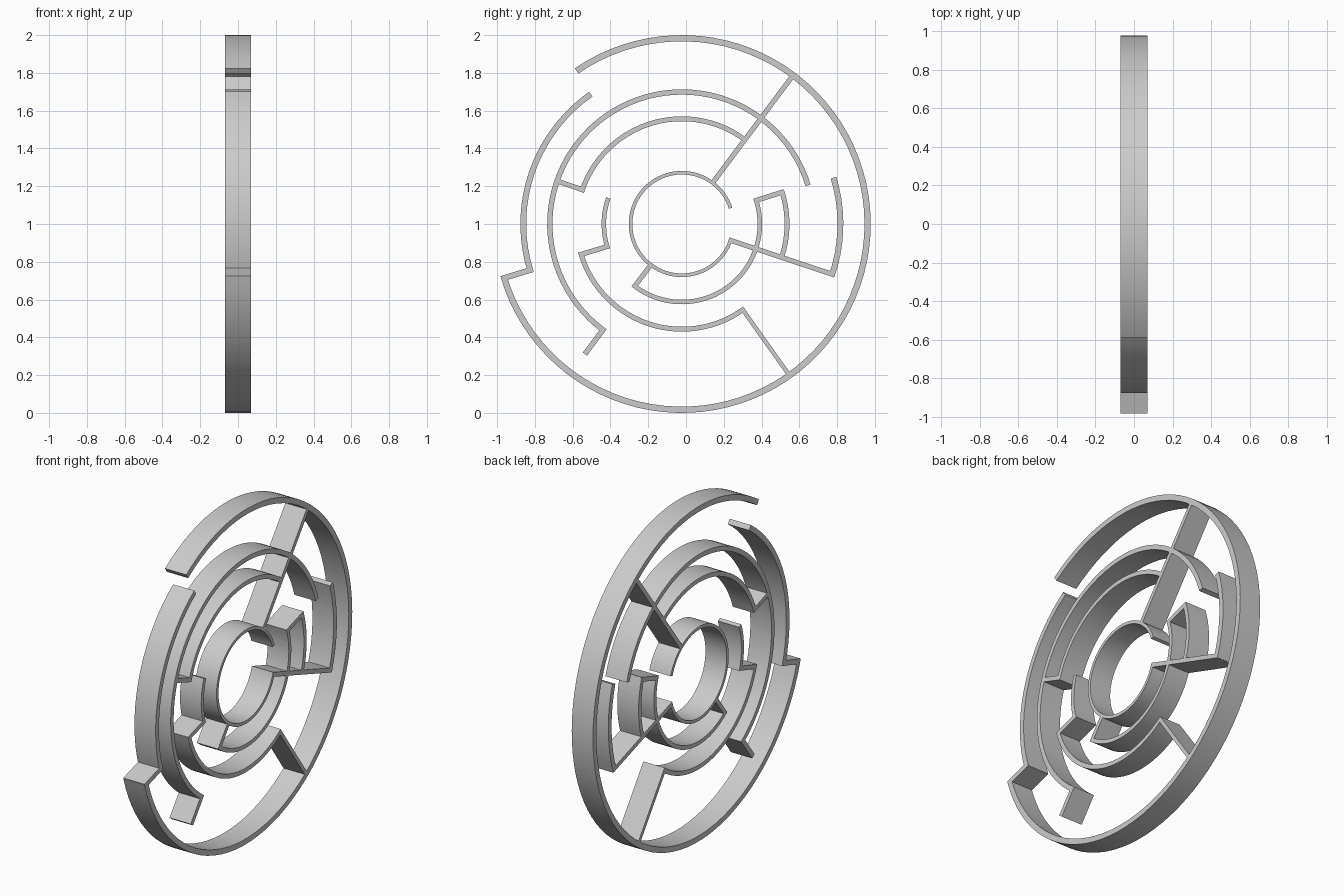
import bpy, math
from mathutils import Vector

if "Cube" in bpy.data.objects:
    bpy.data.objects.remove(bpy.data.objects["Cube"])

CY, CZ, HALF = -0.022, 1.0, 0.07   # ring centre and half depth


def prism(name, quads_inner, quads_outer):
    """Strip between two matching (y, z) lines, extruded along x."""
    n = len(quads_inner)
    verts = []
    for (a, b) in zip(quads_inner, quads_outer):
        verts += [(-HALF, *a), (HALF, *a), (HALF, *b), (-HALF, *b)]
    faces = [(0, 1, 2, 3), tuple(4 * (n - 1) + k for k in (3, 2, 1, 0))]
    for i in range(n - 1):
        for k in range(4):
            j = (k + 1) % 4
            faces.append((4 * i + k, 4 * i + 4 + k, 4 * i + 4 + j, 4 * i + j))
    me = bpy.data.meshes.new(name)
    me.from_pydata(verts, [], faces)
    ob = bpy.data.objects.new(name, me)
    bpy.context.collection.objects.link(ob)
    bpy.ops.object.select_all(action='DESELECT')
    ob.select_set(True)
    bpy.context.view_layer.objects.active = ob
    bpy.ops.object.mode_set(mode='EDIT')
    bpy.ops.mesh.select_all(action='SELECT')
    bpy.ops.mesh.normals_make_consistent(inside=False)
    bpy.ops.object.mode_set(mode='OBJECT')
    bpy.ops.object.shade_smooth_by_angle(angle=math.radians(30))
    return ob


def polar(r, deg):
    a = math.radians(deg)
    return (CY + r * math.cos(a), CZ + r * math.sin(a))


def arc(name, ring, a0, a1):
    r0, r1 = RINGS[ring]
    n = max(3, round((a1 - a0) / 4)) + 1
    angs = [a0 + (a1 - a0) * i / (n - 1) for i in range(n)]
    prism(name, [polar(r0, a) for a in angs], [polar(r1, a) for a in angs])


def spoke(name, ring_in, ring_out, deg, width=0.026):
    """Radial wall from the inside of one ring to the outside of another."""
    a = math.radians(deg)
    d, s = Vector((math.cos(a), math.sin(a))), Vector((-math.sin(a), math.cos(a)))
    c = Vector((CY, CZ))
    r0 = RINGS[ring_in][0] if isinstance(ring_in, str) else ring_in
    r1 = RINGS[ring_out][1] if isinstance(ring_out, str) else ring_out
    # stop just short of the curved outer face
    r1 = math.sqrt(r1 * r1 - width * width / 4) - 0.001
    side = [[tuple(c + d * r + s * w * width / 2) for r in (r0, r1)] for w in (-1, 1)]
    prism(name, side[0], side[1])


# inner and outer radius of each concentric ring
RINGS = {'A': (0.967, 1.0), 'B': (0.824, 0.855), 'C': (0.685, 0.713),
         'D': (0.544, 0.570), 'E': (0.401, 0.425), 'F': (0.262, 0.281)}

# curved walls
arc("outer_ring", 'A', -163.6, 124.5)
arc("second_ring_left", 'B', 125, 197.5)
arc("second_ring_right", 'B', -19.2, 17)
arc("third_ring", 'C', 17, 234)
arc("fourth_ring_top", 'D', 53, 162)
arc("fourth_ring_bottom", 'D', 195.5, 306.5)
arc("fourth_ring_right", 'D', -18, 18.5)
arc("fifth_ring_left", 'E', 160.5, 198)
arc("fifth_ring_bottom", 'E', -128.5, 19)
arc("inner_ring", 'F', 18, 342.5 - 108)
arc("inner_ring_lower", 'F', 234.5, 343.5)

# radial walls
spoke("long_spoke_top", 'F', 'A', 53.2)
spoke("spoke_right", 'F', 'B', -18.5)
spoke("spoke_bottom", 'D', 'A', -54.6, 0.022)
spoke("outer_step", 'B', 'A', 196.9, 0.03)
spoke("lower_stub", 'C', 0.86, 233.3, 0.028)
spoke("upper_left_link", 'D', 'C', 161)
spoke("lower_left_link", 'E', 'D', 196.8)
spoke("right_link", 'E', 'D', 17.6)
spoke("inner_link", 'F', 'E', 232.8)
